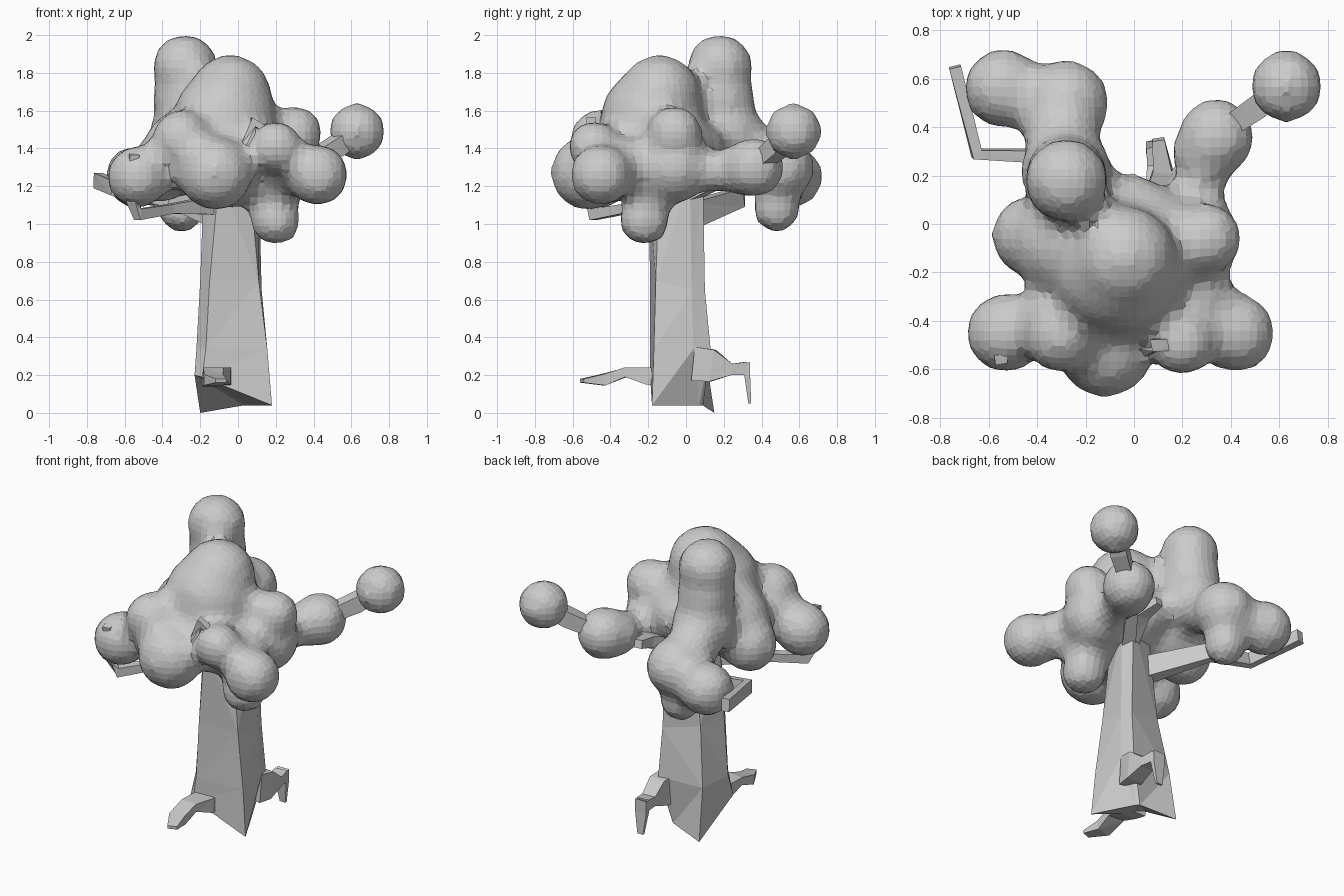
import bpy, bmesh
from mathutils import Vector, Matrix


def finish(name, bm):
    bmesh.ops.recalc_face_normals(bm, faces=bm.faces)
    mesh = bpy.data.meshes.new(name)
    bm.to_mesh(mesh)
    bm.free()
    obj = bpy.data.objects.new(name, mesh)
    bpy.context.collection.objects.link(obj)
    return obj


def loft(name, rings):
    """Skin a list of equal-length rings and cap the ends."""
    bm = bmesh.new()
    vs = [[bm.verts.new(p) for p in ring] for ring in rings]
    n = len(vs[0])
    for a, b in zip(vs, vs[1:]):
        for i in range(n):
            j = (i + 1) % n
            bm.faces.new((a[i], a[j], b[j], b[i]))
    bm.faces.new(vs[0])
    bm.faces.new(vs[-1][::-1])
    bmesh.ops.triangulate(bm, faces=bm.faces)
    return finish(name, bm)


def limb(name, path):
    """Four-sided beam through (x, y, z, width, height) points."""
    pts = [Vector(p[:3]) for p in path]
    rings = []
    for i, p in enumerate(path):
        t = (pts[min(i + 1, len(pts) - 1)] - pts[max(i - 1, 0)]).normalized()
        side = t.cross(Vector((0, 0, 1))).normalized()
        up = side.cross(t)
        s, u = side * p[3] / 2, up * p[4] / 2
        rings.append([pts[i] + s + u, pts[i] - s + u, pts[i] - s - u, pts[i] + s - u])
    return loft(name, rings)


# Trunk with slanted foot
loft("trunk", [
    [(-.23, -.16, .20), (-.19, -.19, .19), (.18, -.18, .04), (.05, .07, .04), (.03, .09, .04), (-.20, .15, 0)],
    [(-.22, -.12, .34), (-.17, -.19, .34), (.155, -.17, .34), (.14, .04, .34), (.11, .13, .34), (-.19, .10, .33)],
    [(-.20, -.11, .70), (-.15, -.19, .70), (.11, -.16, .70), (.125, .03, .65), (.10, .10, .65), (-.14, .05, .70)],
    [(-.18, -.09, 1.25), (-.10, -.20, 1.25), (.06, -.14, 1.25), (.11, .02, 1.25), (.08, .09, 1.25), (-.08, .04, 1.25)],
])

# Roots
limb("front_root", [(-.11, -.12, .19, .16, .10), (-.11, -.20, .195, .14, .09),
                    (-.13, -.32, .215, .11, .05), (-.13, -.44, .175, .10, .06),
                    (-.09, -.55, .17, .06, .02)])
limb("back_root", [(.08, .05, .26, .12, .18), (.10, .14, .25, .11, .17),
                   (.10, .24, .23, .09, .06), (.09, .32, .235, .08, .07)])
loft("back_root_tip", [
    [(.05, .29, .25), (.13, .29, .25), (.13, .34, .27), (.05, .34, .27)],
    [(.05, .31, .19), (.13, .31, .19), (.13, .34, .19), (.05, .34, .19)],
    [(.07, .33, .05), (.11, .33, .05), (.11, .345, .05), (.07, .345, .05)],
])

# Branches
limb("back_left_branch", [(-.08, 0, 1.04, .10, .14), (-.35, .28, 1.14, .06, .10),
                          (-.65, .29, 1.19, .05, .08), (-.74, .65, 1.23, .05, .08)])
limb("front_left_branch", [(-.12, -.12, 1.10, .09, .10), (-.36, -.32, 1.08, .06, .05),
                           (-.53, -.49, 1.05, .05, .06), (-.56, -.50, 1.12, .05, .05),
                           (-.55, -.56, 1.37, .05, .04)])
limb("back_right_branch", [(.06, .02, 1.18, .08, .12), (.20, .22, 1.26, .07, .08),
                           (.33, .36, 1.30, .08, .08), (.52, .49, 1.41, .10, .10),
                           (.63, .57, 1.49, .10, .08)])
limb("back_stub", [(.06, .02, 1.18, .10, .10), (.12, .22, 1.26, .08, .07),
                   (.10, .35, 1.29, .05, .05)])
limb("front_right_branch", [(0, -.15, 1.20, .08, .08), (.05, -.53, 1.40, .06, .06),
                            (.08, -.50, 1.54, .05, .05), (.20, -.50, 1.46, .05, .05)])

# Foliage: blended leaf clumps (x, y, z, radius)
clumps = [
    (-.28, .18, 1.83, .165), (-.28, .19, 1.66, .165), (-.28, .22, 1.48, .18),
    (-.29, .29, 1.43, .15),
    (-.04, -.14, 1.68, .21), (-.07, -.18, 1.55, .27), (-.06, -.20, 1.38, .29),
    (-.12, -.52, 1.27, .19), (-.30, -.46, 1.45, .145), (-.34, -.38, 1.33, .14),
    (-.53, -.45, 1.25, .155), (.20, -.49, 1.41, .125), (.42, -.45, 1.26, .155),
    (.30, -.06, 1.48, .135), (.25, -.06, 1.30, .18), (.26, -.30, 1.30, .14),
    (.05, -.07, 1.36, .23), (-.42, -.05, 1.28, .16), (-.28, -.08, 1.38, .22),
    (-.30, .38, 1.36, .15), (-.28, .50, 1.30, .17), (-.41, .53, 1.26, .12),
    (-.54, .56, 1.25, .155), (-.30, .48, 1.08, .11), (.20, -.22, 1.02, .12),
    (.19, -.20, 1.16, .13), (-.02, .06, 1.38, .14), (.34, .36, 1.30, .15),
    (.30, .30, 1.29, .13), (.27, .16, 1.28, .09), (.63, .57, 1.49, .14),
]
bm = bmesh.new()
for x, y, z, r in clumps:
    bmesh.ops.create_icosphere(bm, subdivisions=3, radius=r + .002 / r,
                               matrix=Matrix.Translation((x, y, z)))
foliage = finish("foliage", bm)
remesh = foliage.modifiers.new("blend", 'REMESH')
remesh.mode = 'VOXEL'
remesh.voxel_size = .042
smooth = foliage.modifiers.new("soften", 'SMOOTH')
smooth.factor = .5
smooth.iterations = 6
